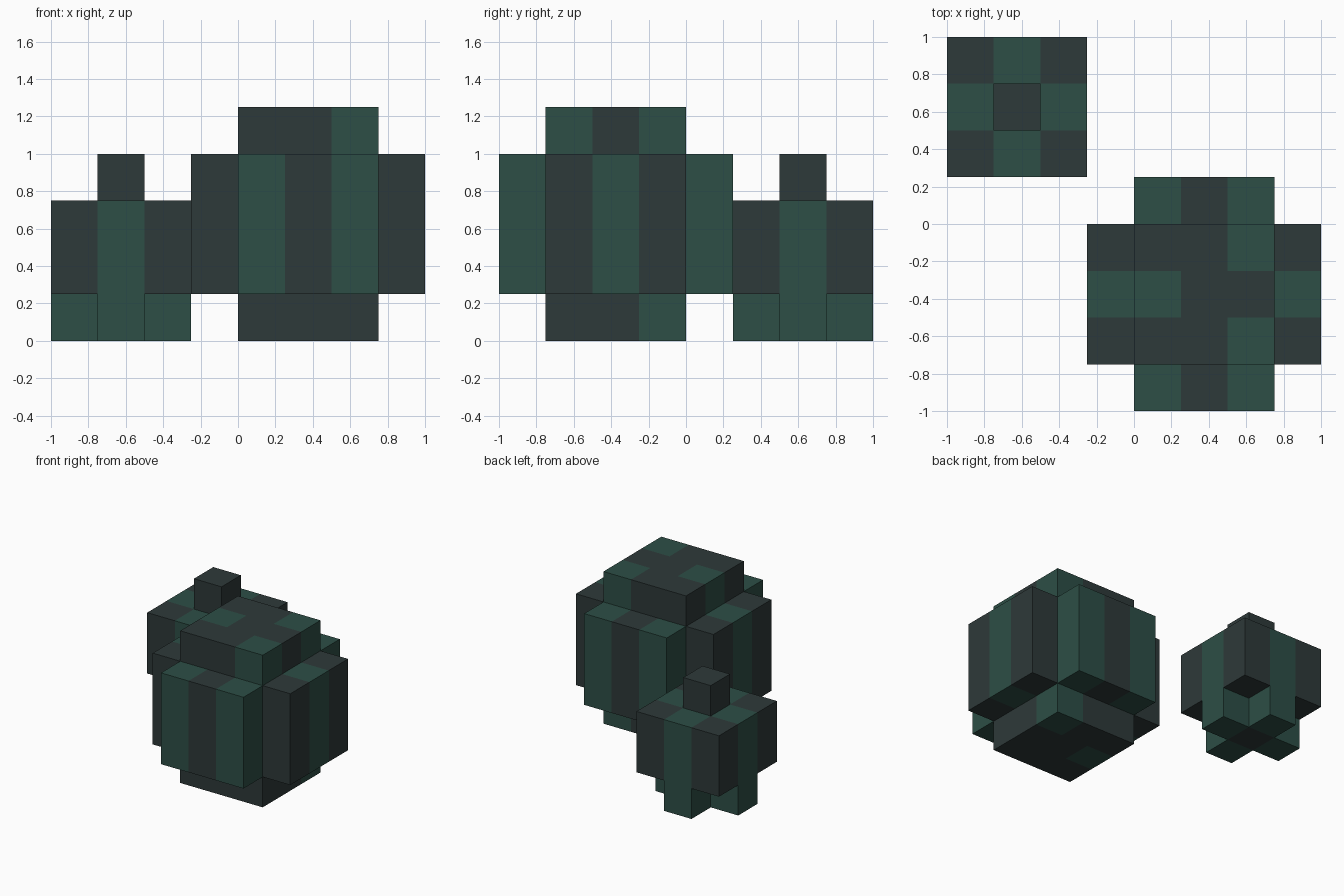
import bpy
import bmesh
from mathutils import Vector

cube = bpy.data.objects.get("Cube")
if cube:
    bpy.data.objects.remove(cube, do_unlink=True)

UNIT = 0.25
DARK, GREEN = 0, 1


def make_material(name, rgb):
    mat = bpy.data.materials.new(name)
    mat.use_nodes = True
    mat.diffuse_color = (*rgb, 1)
    mat.node_tree.nodes["Principled BSDF"].inputs["Base Color"].default_value = (*rgb, 1)
    return mat


materials = [make_material("dark slate", (0.027, 0.041, 0.041)),
             make_material("deep green", (0.026, 0.077, 0.061))]


def build_blocks(name, origin, size, filled, colour):
    """Make the outer skin of a block grid; colour(i, j, k) picks the material."""
    bm = bmesh.new()
    cells = {(i, j, k) for i in range(size) for j in range(size) for k in range(size)
             if filled(i, j, k)}
    for cell in sorted(cells):
        centre = Vector(origin) + (Vector(cell) + Vector((0.5, 0.5, 0.5))) * UNIT
        for axis in range(3):
            for sign in (-1, 1):
                step = [0, 0, 0]
                step[axis] = sign
                if tuple(c + s for c, s in zip(cell, step)) in cells:
                    continue
                normal = Vector(step)
                u = Vector([float(n == (axis + 1) % 3) for n in range(3)])
                v = normal.cross(u)
                corners = (-u - v, u - v, u + v, v - u)
                face = bm.faces.new([bm.verts.new(centre + (normal + c) * UNIT / 2)
                                     for c in corners])
                face.material_index = colour(*cell)
    bmesh.ops.remove_doubles(bm, verts=bm.verts, dist=0.001)
    mesh = bpy.data.meshes.new(name)
    bm.to_mesh(mesh)
    bm.free()
    for mat in materials:
        mesh.materials.append(mat)
    obj = bpy.data.objects.new(name, mesh)
    bpy.context.collection.objects.link(obj)
    return obj


# Large plant: a cube whose six sides each carry a raised square slab
def large_filled(i, j, k):
    return sum(c in (0, 4) for c in (i, j, k)) <= 1


def large_colour(i, j, k):
    if k == 4:  # cap patches
        return GREEN if (i, j) in ((1, 2), (3, 1), (3, 3)) else DARK
    if k == 0:  # base patches
        return GREEN if (i, j) in ((1, 2), (3, 3)) else DARK
    if j in (0, 4):  # front and back stripes
        return GREEN if i != 2 else DARK
    return GREEN if j == 2 else DARK  # side stripes


# Small plant: a checked block on a cross-shaped foot, with a stem on top
def small_filled(i, j, k):
    if k == 0:
        return i == 1 or j == 1
    if k == 3:
        return i == 1 and j == 1
    return i < 3 and j < 3 and k < 3


def small_foot_filled(i, j, k):
    return i < 3 and j < 3 and small_filled(i, j, k)


def small_colour(i, j, k):
    return GREEN if (i + j) % 2 else DARK


build_blocks("large_plant", (-0.25, -1, 0), 5, large_filled, large_colour)
build_blocks("small_plant", (-1, 0.25, 0), 4, small_foot_filled, small_colour)
